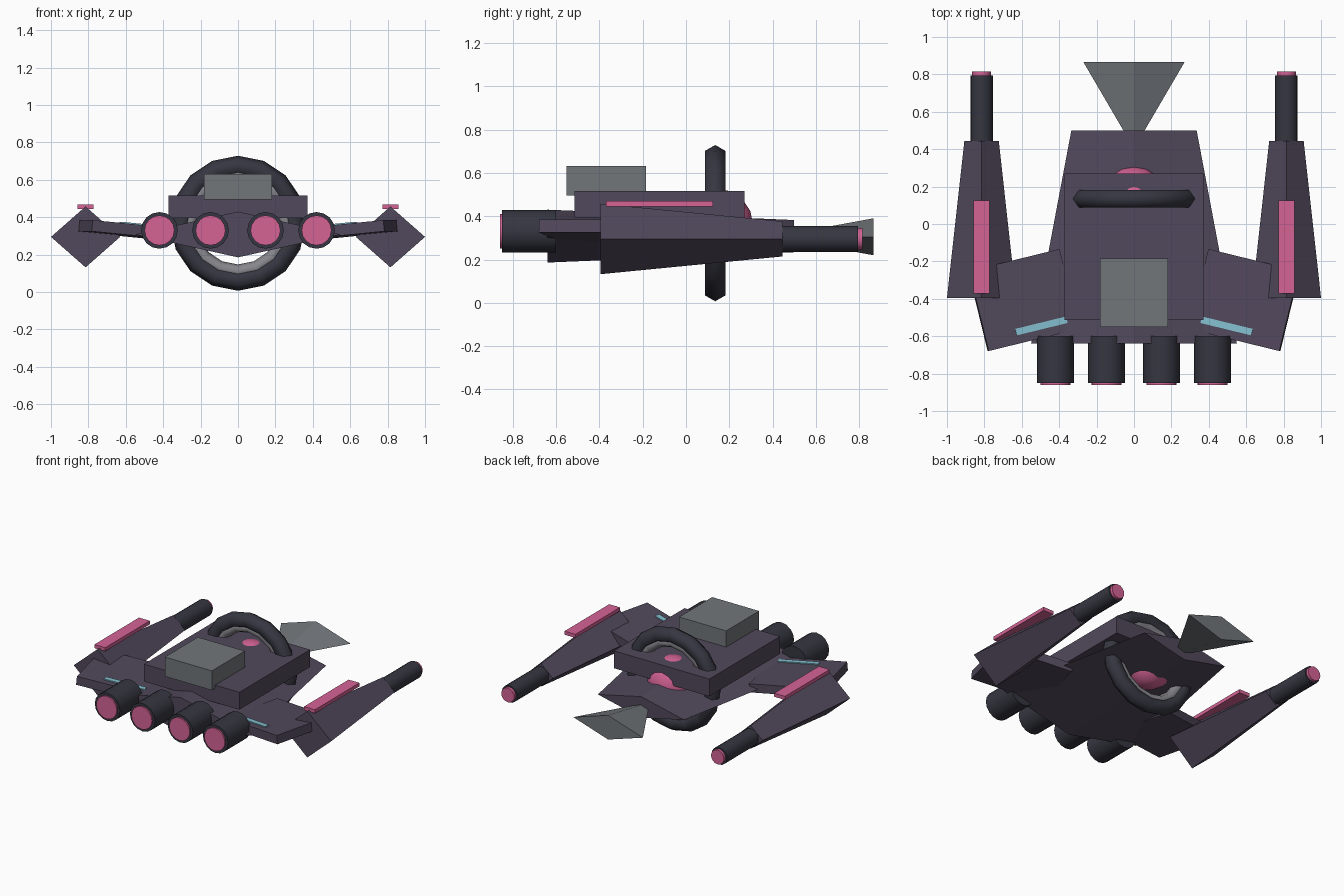
import bpy
from math import radians

if "Cube" in bpy.data.objects:
    bpy.data.objects.remove(bpy.data.objects["Cube"], do_unlink=True)


def material(name, r, g, b):
    m = bpy.data.materials.new(name)
    m.use_nodes = True
    m.diffuse_color = (r, g, b, 1)
    m.node_tree.nodes["Principled BSDF"].inputs["Base Color"].default_value = (r, g, b, 1)
    return m


PURPLE = material("dusky purple", 0.083, 0.066, 0.106)
DARK = material("dark gunmetal", 0.036, 0.037, 0.052)
PINK = material("glowing pink", 0.66, 0.125, 0.30)
GREY = material("mid grey", 0.165, 0.18, 0.195)
PALE = material("pale grey", 0.24, 0.24, 0.265)
TEAL = material("pale teal", 0.23, 0.52, 0.62)


def finish(name, mat, smooth=None):
    ob = bpy.context.object
    ob.name = name
    ob.data.materials.append(mat)
    if smooth:
        bpy.ops.object.shade_smooth_by_angle(angle=radians(smooth))
    return ob


def box(name, mat, centre, size, rot=(0, 0, 0)):
    bpy.ops.mesh.primitive_cube_add(size=1, location=centre, rotation=rot)
    bpy.context.object.scale = size
    return finish(name, mat)


def taper(name, mat, x, z, y0, y1, r0, r1, sides=16, flat=1.0, smooth=None):
    """Cone or cylinder lying along y; flat squashes its height."""
    bpy.ops.mesh.primitive_cone_add(
        vertices=sides, radius1=r0, radius2=r1, depth=y1 - y0,
        location=(x, (y0 + y1) / 2, z), rotation=(radians(-90), 0, 0))
    bpy.context.object.scale = (1, flat, 1)
    return finish(name, mat, smooth)


def ring(name, mat, major, minor):
    bpy.ops.mesh.primitive_torus_add(
        major_segments=16, minor_segments=6, major_radius=major, minor_radius=minor,
        location=(0, 0.135, 0.368), rotation=(radians(90), 0, 0))
    return finish(name, mat, 70)


# Central body
taper("hull", PURPLE, 0, 0.308, -0.64, 0.5, 0.55, 0.335, sides=4, flat=0.222)
box("deck", PURPLE, (0, -0.122, 0.456), (0.742, 0.785, 0.122))
box("deck_housing", GREY, (0, -0.368, 0.563), (0.365, 0.366, 0.136))
taper("tail_fin", GREY, 0, 0.305, 0.48, 0.865, 0.045, 0.27, sides=4, flat=0.315)

# Ring around the core
ring("ring", DARK, 0.306, 0.055)
ring("ring_lining", PALE, 0.26, 0.04)
bpy.ops.mesh.primitive_uv_sphere_add(segments=16, ring_count=8, radius=0.168,
                                     location=(0, 0.142, 0.36))
finish("core", PINK, 40)

for s, side in ((-1, "right"), (1, "left")):
    # Wing, swept and tilted
    tilt = (0, radians(-5.5 * s), radians(-13.7 * s))
    box(side + "_wing", PURPLE, (s * 0.59, -0.407, 0.331), (0.5, 0.44, 0.06), tilt)
    box(side + "_wing_stripe", TEAL, (s * 0.495, -0.545, 0.358), (0.28, 0.036, 0.009), tilt)

    # Wingtip gun
    x = s * 0.815
    taper(side + "_gun_body", PURPLE, x, 0.295, -0.395, 0.445, 0.185, 0.092,
          sides=4, flat=0.88)
    taper(side + "_gun_barrel", DARK, x, 0.295, 0.4, 0.795, 0.06, 0.06, smooth=40)
    taper(side + "_gun_muzzle", PINK, x, 0.295, 0.78, 0.815, 0.05, 0.05, smooth=40)
    box(side + "_gun_light", PINK, (x, -0.123, 0.457), (0.084, 0.495, 0.025))

    # Two round pods at the front
    for place, px in (("inner", 0.147), ("outer", 0.42)):
        taper(f"{side}_{place}_pod", DARK, s * px, 0.33, -0.85, -0.6, 0.098, 0.098, smooth=40)
        taper(f"{side}_{place}_pod_light", PINK, s * px, 0.33, -0.86, -0.84,
              0.08, 0.08, smooth=40)
